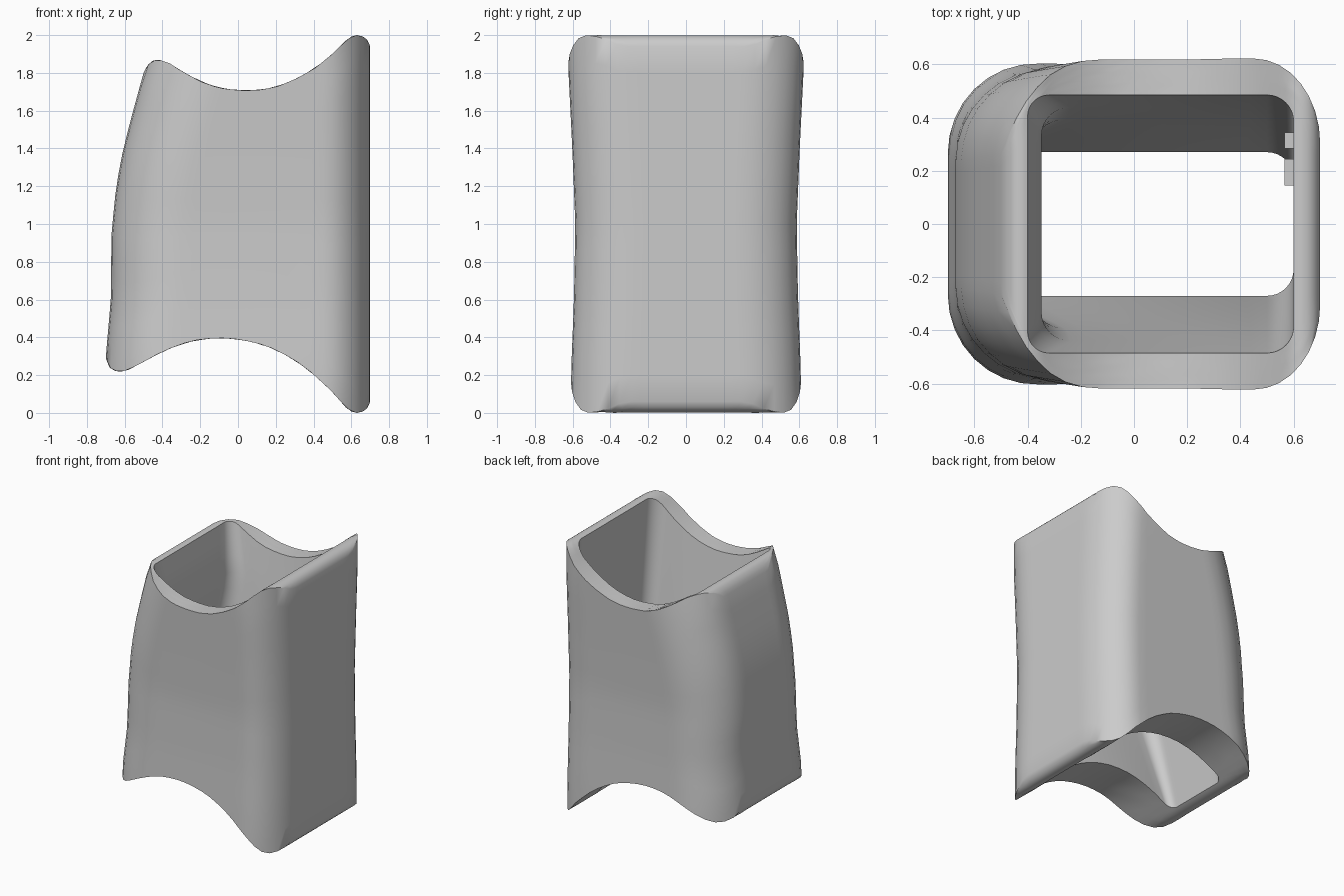
import bpy
import bmesh
import math

old = bpy.data.objects.get("Cube")
if old:
    bpy.data.objects.remove(old, do_unlink=True)

grey = bpy.data.materials.new("plain_grey")
grey.use_nodes = True
grey.diffuse_color = (0.6, 0.6, 0.6, 1)
grey.node_tree.nodes["Principled BSDF"].inputs["Base Color"].default_value = (0.6, 0.6, 0.6, 1)

# Profiles: saddle-shaped end heights over x
TOP = [(-0.51, 1.78), (-0.48, 1.84), (-0.45, 1.865), (-0.42, 1.87), (-0.36, 1.85), (-0.3, 1.81),
       (-0.2, 1.755), (-0.1, 1.72), (0, 1.708), (0.1, 1.708), (0.2, 1.725),
       (0.3, 1.765), (0.4, 1.82), (0.5, 1.9), (0.57, 1.97), (0.6, 1.992), (0.63, 2),
       (0.66, 1.993), (0.685, 1.975), (0.7, 1.94)]
BOTTOM = [(-0.7, 0.29), (-0.68, 0.24), (-0.65, 0.222), (-0.62, 0.218), (-0.58, 0.228), (-0.5, 0.27),
          (-0.4, 0.325), (-0.3, 0.365), (-0.2, 0.39), (-0.1, 0.397), (0, 0.39),
          (0.1, 0.37), (0.2, 0.335), (0.3, 0.28), (0.4, 0.205), (0.5, 0.11),
          (0.57, 0.03), (0.6, 0.008), (0.63, 0), (0.66, 0.007), (0.685, 0.025), (0.7, 0.06)]
# Outer wall over z: left side and half depth
LEAN = [(0.3, -0.7), (0.6, -0.673), (0.95, -0.67), (1.2, -0.645), (1.4, -0.607),
        (1.6, -0.555), (1.8, -0.5), (1.87, -0.47)]
DEPTH = [(0.1, 0.61), (0.3, 0.605), (0.6, 0.593), (1, 0.586), (1.4, 0.602), (1.8, 0.622)]
# Bore from bottom to top: left side and left corner radius
BORE_LEFT = [(0, -0.56), (0.55, -0.39), (0.8, -0.345), (1, -0.4)]
BORE_RADIUS = [(0, 0.06), (0.6, 0.13), (1, 0.08)]


def interp(table, v):
    if v <= table[0][0]:
        return table[0][1]
    for (a, p), (b, q) in zip(table, table[1:]):
        if v <= b:
            return p + (q - p) * (v - a) / (b - a)
    return table[-1][1]


CORNER, SIDE, ROWS, RIM = 8, 12, 14, 8


def join(pts, end):
    x, y = pts[-1]
    for i in range(1, SIDE):
        t = i / SIDE
        pts.append((x + (end[0] - x) * t, y + (end[1] - y) * t))


def section(left, right, half, left_r, right_r):
    """Closed rounded rectangle with elliptical corners."""
    corners = [(right, 1, right_r, 0), (left, 1, left_r, 1),
               (left, -1, left_r, 2), (right, -1, right_r, 3)]
    pts = []
    for x, sy, (rx, ry), quarter in corners:
        cx = x - rx if x == right else x + rx
        cy = sy * (half - ry)
        arc = []
        for i in range(CORNER + 1):
            a = (quarter + i / CORNER) * math.pi / 2
            arc.append((cx + rx * math.cos(a), cy + ry * math.sin(a)))
        if pts:
            join(pts, arc[0])
        pts += arc
    join(pts, pts[0])
    return pts


def outer(z, t):
    grow = min(max((z - 0.3) / 1.5, 0), 1)
    return section(interp(LEAN, z), 0.7, interp(DEPTH, z),
                   (0.34 + 0.06 * grow, 0.34 + 0.02 * grow), (0.25, 0.32))


def bore(z, t):
    r = interp(BORE_RADIUS, t)
    return section(interp(BORE_LEFT, t), 0.6, 0.27 + 0.215 * t, (r, r), (0.1, 0.1))


def end_ring(shape, table, z_start, t):
    """Points where a wall meets a saddle end."""
    ring = []
    for k in range(len(shape(z_start, t))):
        z = z_start
        for _ in range(14):
            z = (z + interp(table, shape(z, t)[k][0])) / 2
        ring.append((*shape(z, t)[k], z))
    return ring


def wall_rings(shape):
    low, high = end_ring(shape, BOTTOM, 0.3, 0), end_ring(shape, TOP, 1.8, 1)
    rings = []
    for r in range(ROWS + 1):
        t = r / ROWS
        ring = []
        for k, (a, b) in enumerate(zip(low, high)):
            z = a[2] + (b[2] - a[2]) * t
            ring.append((*shape(z, t)[k], z))
        rings.append(ring)
    return rings


def rim_rings(a, b, table):
    """Rounded end band between two wall edges."""
    rings = []
    for r in range(1, RIM):
        t = r / RIM
        ring = []
        for p, q in zip(a, b):
            x, y = p[0] + (q[0] - p[0]) * t, p[1] + (q[1] - p[1]) * t
            ring.append((x, y, interp(table, x)))
        rings.append(ring)
    return rings


def finish(bm, name):
    bmesh.ops.recalc_face_normals(bm, faces=bm.faces)
    mesh = bpy.data.meshes.new(name)
    bm.to_mesh(mesh)
    bm.free()
    mesh.materials.append(grey)
    obj = bpy.data.objects.new(name, mesh)
    bpy.context.collection.objects.link(obj)
    return obj


# Sleeve: outer wall up, top rim in, bore down, bottom rim out
out_wall, in_wall = wall_rings(outer), wall_rings(bore)
loops = (out_wall + rim_rings(out_wall[-1], in_wall[-1], TOP) + in_wall[::-1]
         + rim_rings(in_wall[0], out_wall[0], BOTTOM))
bm = bmesh.new()
rings = [[bm.verts.new(p) for p in loop] for loop in loops]
for a, b in zip(rings, rings[1:] + rings[:1]):
    for k in range(len(a)):
        n = (k + 1) % len(a)
        bm.faces.new((a[k], a[n], b[n], b[k]))
sleeve = finish(bm, "sleeve")
bpy.ops.object.select_all(action='DESELECT')
sleeve.select_set(True)
bpy.context.view_layer.objects.active = sleeve
bpy.ops.object.shade_smooth_by_angle(angle=math.radians(38))

# Small raised tabs on the bore wall
for i, (y, width) in enumerate([(0.175, 0.06), (0.225, 0.04), (0.313, 0.06)]):
    bm = bmesh.new()
    bmesh.ops.create_cube(bm, size=1)
    bmesh.ops.scale(bm, vec=(0.045, width, 0.11), verts=bm.verts)
    bmesh.ops.translate(bm, vec=(0.588, y, 1.5), verts=bm.verts)
    finish(bm, f"inner_tab_{i + 1}")
